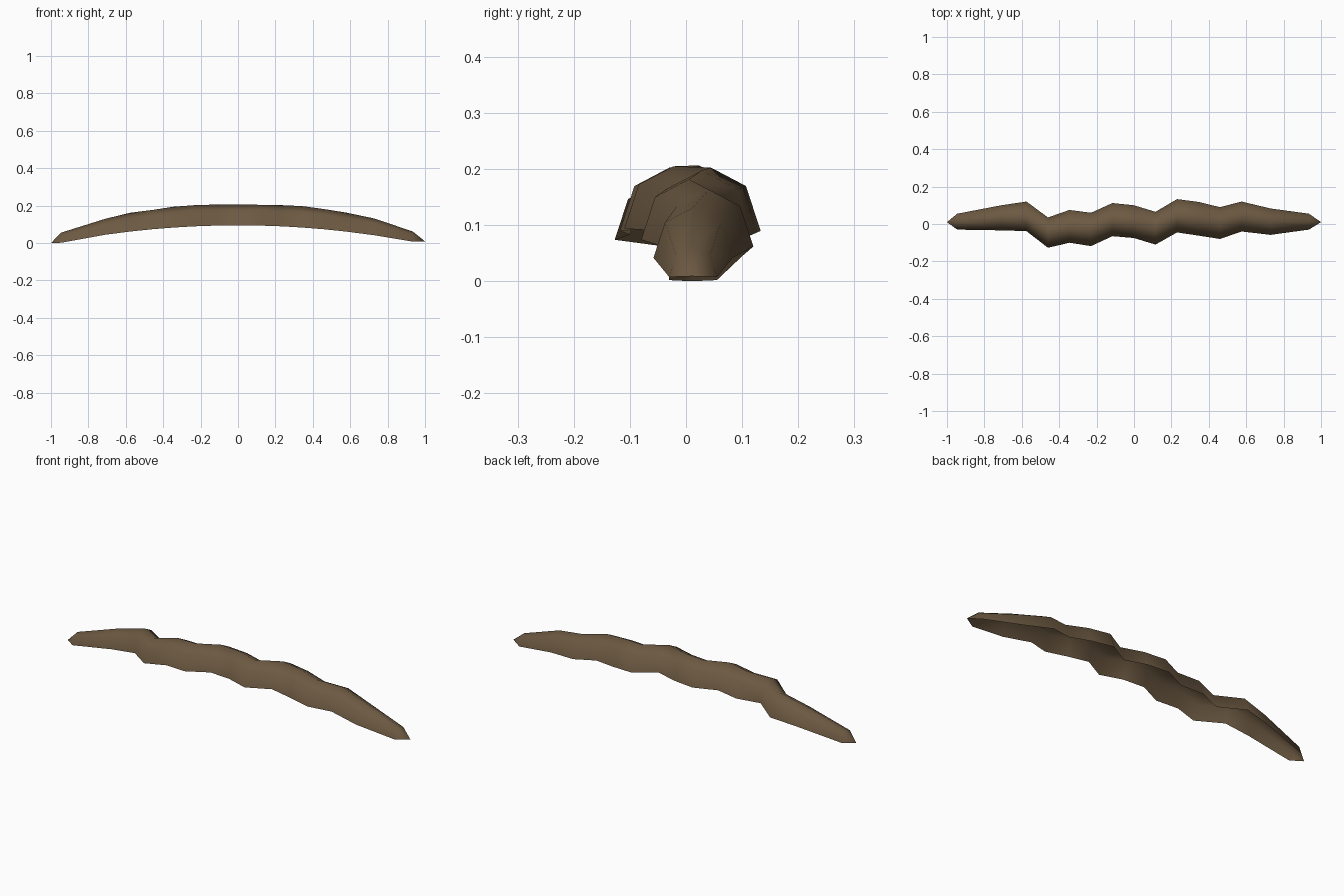
import bpy
import bmesh
from math import sin, cos, pi

default_cube = bpy.data.objects.get("Cube")
if default_cube:
    bpy.data.objects.remove(default_cube, do_unlink=True)


def make_material(name, colour):
    material = bpy.data.materials.new(name)
    material.use_nodes = True
    material.diffuse_color = colour
    shader = material.node_tree.nodes["Principled BSDF"]
    shader.inputs["Base Color"].default_value = colour
    shader.inputs["Roughness"].default_value = 0.9
    return material


bark_brown = make_material("bark brown", (0.15, 0.1, 0.054, 1))

# Winding outline of the bark strip: evenly spaced middle, tapering ends
STEP = 0.115
SEGMENTS = 4
middle_back = [.12, .035, .075, .06, .112, .1, .065, .133, .118, .09, .12]
middle_front = [-.038, -.127, -.1, -.118, -.065, -.075, -.11, -.045, -.062, -.08, -.04]

stations = [(-.945, .055, -.03), (-.71, .1, -.034)]
for index, (back, front) in enumerate(zip(middle_back, middle_front)):
    stations.append(((index - 5) * STEP, back, front))
stations += [(.73, .083, -.058), (.935, .055, -.03)]


def add_arch(mesh, x, back, front):
    """Open half-octagon rib whose height follows its width."""
    centre = (back + front) / 2
    radius = (back - front) / 2
    rim = 0.095 - 0.1 * x * x
    if x < -0.9:
        rim = 0.002
    rib = []
    for step in range(SEGMENTS + 1):
        angle = pi * step / SEGMENTS
        rib.append(mesh.verts.new((x,
                                   centre + radius * cos(angle),
                                   rim + 1.27 * radius * sin(angle))))
    return rib


# Hollow arched shell, open underneath
bm = bmesh.new()
ribs = [add_arch(bm, *station) for station in stations]
for near, far in zip(ribs, ribs[1:]):
    for k in range(SEGMENTS):
        bm.faces.new((near[k], near[k + 1], far[k + 1], far[k]))

# Pointed ends
left_tip = bm.verts.new((1, 0.01, 0.009))
right_tip = bm.verts.new((-1, 0.01, 0))
for k in range(SEGMENTS):
    bm.faces.new((right_tip, ribs[0][k + 1], ribs[0][k]))
    bm.faces.new((left_tip, ribs[-1][k], ribs[-1][k + 1]))

# Outer side faces up
bmesh.ops.recalc_face_normals(bm, faces=bm.faces)
bm.normal_update()
if sum(face.normal.z for face in bm.faces) < 0:
    bmesh.ops.reverse_faces(bm, faces=bm.faces)

for face in bm.faces:
    face.smooth = True

mesh_data = bpy.data.meshes.new("bark_strip")
bm.to_mesh(mesh_data)
bm.free()
mesh_data.materials.append(bark_brown)
bark_strip = bpy.data.objects.new("bark_strip", mesh_data)
bpy.context.collection.objects.link(bark_strip)
